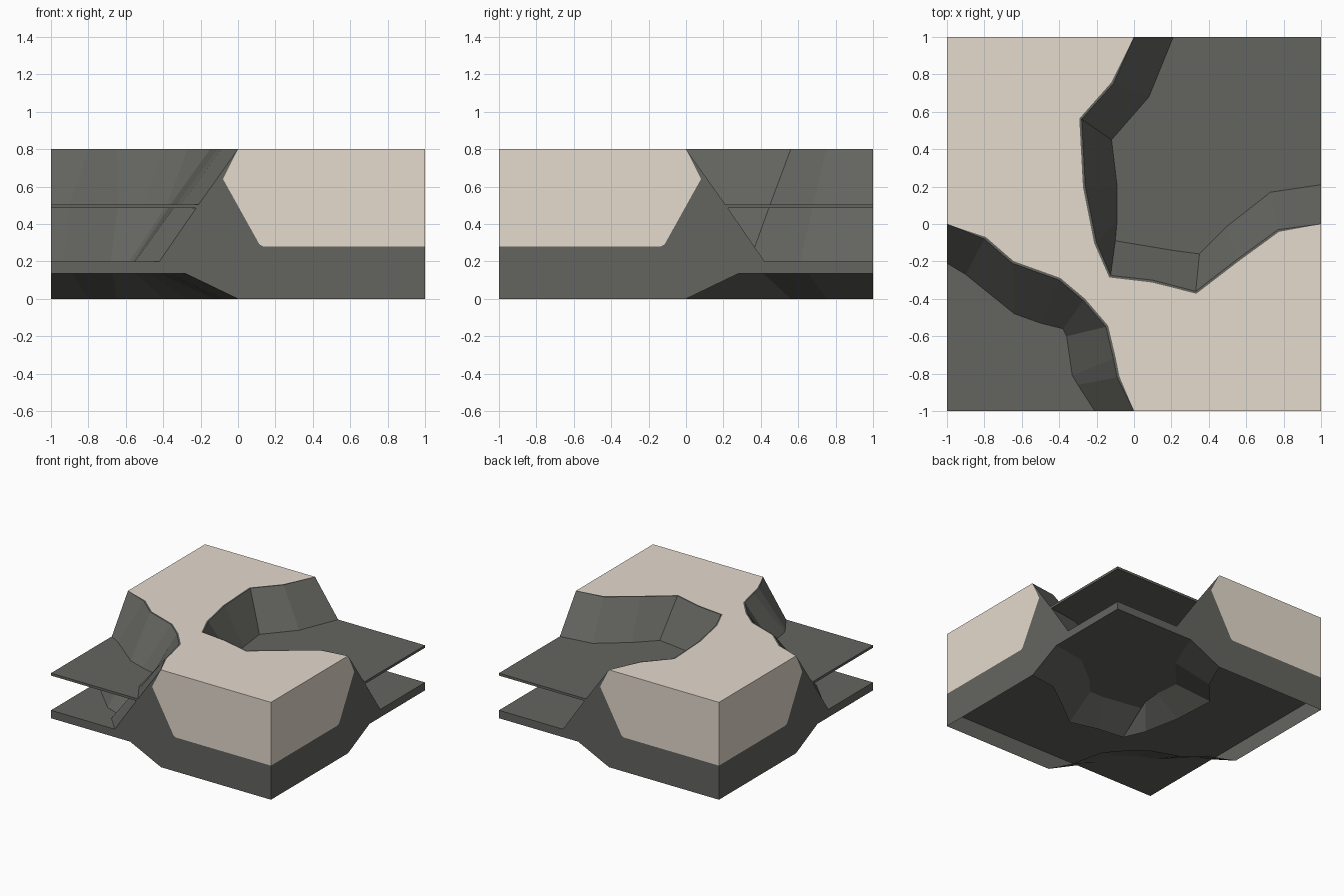
import bpy, bmesh
from mathutils import Vector

if "Cube" in bpy.data.objects:
    bpy.data.objects.remove(bpy.data.objects["Cube"])


def material(name, rgb):
    m = bpy.data.materials.new(name)
    m.diffuse_color = (*rgb, 1)
    m.use_nodes = True
    m.node_tree.nodes["Principled BSDF"].inputs["Base Color"].default_value = m.diffuse_color
    return m


STONE = material("grey stone", (0.127, 0.129, 0.115))
SAND = material("pale sand", (0.78, 0.70, 0.61))

# Valley outlines at the rim, the upper ledge and the valley floor
NE = dict(
    rim=[(0, 1), (-.11, .75), (-.28, .56), (-.26, .2), (-.2, -.1), (-.125, -.275),
         (.1, -.3), (.33, -.36), (.55, -.19), (.77, -.03), (1, 0)],
    mid=[(.21, 1), (.08, .68), (-.12, .45), (-.09, .2), (-.09, .02), (-.1, -.09),
         (.2, -.14), (.35, -.16), (.5, -.01), (.73, .17), (1, .21)],
    low=[(.42, 1), (.27, .61), (.04, .34), (.06, .22), (.01, .14), (-.08, .09),
         (.3, .02), (.37, .05), (.45, .17), (.69, .37), (1, .42)],
    corner=(1, 1), away=1)
SW = dict(
    rim=[(-1, 0), (-.8, -.08), (-.65, -.21), (-.4, -.3), (-.27, -.41),
         (-.15, -.55), (-.11, -.72), (-.09, -.82), (0, -1)],
    mid=[(-1, -.21), (-.9, -.27), (-.64, -.48), (-.5, -.53), (-.38, -.56),
         (-.36, -.6), (-.33, -.81), (-.3, -.86), (-.21, -1)],
    low=[(-1, -.42), (-.93, -.47), (-.68, -.72), (-.62, -.74), (-.58, -.76),
         (-.56, -.78), (-.55, -.86), (-.51, -.9), (-.42, -1)],
    corner=(-1, -1), away=-1)
TOP, MID, FLOOR, UNDER = .8, .505, .2, .135


def add_face(bm, pts, mat=0):
    f = bm.faces.new([bm.verts.new(p) for p in pts])
    f.material_index = mat


def at(loop, z):
    return [(x, y, z) for x, y in loop]


def strip(bm, a, b):
    for i in range(len(a) - 1):
        add_face(bm, [a[i], a[i + 1], b[i + 1], b[i]])


def widened(v, d):
    """Rim pushed away from the valley by d, with its ends kept."""
    rim = v["rim"]
    out = [rim[0]]
    for p, q, r in zip(rim, rim[1:], rim[2:]):
        t = (Vector(r) - Vector(p)).normalized() * d * v["away"]
        out.append((q[0] + t.y, q[1] - t.x))
    return out + [rim[-1]]


def around(a, b):
    """Outline of the high ground between both valleys."""
    return a + [(1, -1)] + b[::-1] + [(-1, 1)]


def finish(bm, name, mats):
    bmesh.ops.remove_doubles(bm, verts=bm.verts, dist=0.0005)
    bmesh.ops.recalc_face_normals(bm, faces=bm.faces)
    bmesh.ops.triangulate(bm, faces=[f for f in bm.faces if len(f.verts) > 4])
    me = bpy.data.meshes.new(name)
    bm.to_mesh(me)
    bm.free()
    for m in mats:
        me.materials.append(m)
    bpy.context.collection.objects.link(bpy.data.objects.new(name, me))


# Cliff: two high corners joined by a diagonal pass, with a valley on each side
bm = bmesh.new()
for v in (NE, SW):
    v["under"] = [(r[0] + (l[0] - r[0]) * 2 / 3, r[1] + (l[1] - r[1]) * 2 / 3)
                  for r, l in zip(v["rim"], v["low"])]
    v["edge"] = widened(v, .013)
    c = v["corner"]
    strip(bm, at(v["edge"], TOP), at(v["rim"], TOP))
    strip(bm, at(v["rim"], TOP), at(v["mid"], MID))
    strip(bm, at(v["mid"], MID), at(v["low"], FLOOR))
    floor = at(v["low"] + [c], FLOOR)
    base = at(v["under"] + [c], UNDER)
    add_face(bm, floor)
    add_face(bm, base)
    # outer edges of the valley floor
    strip(bm, floor[-2:] + floor[:1], base[-2:] + base[:1])

# Flat top and recessed underside
add_face(bm, at(around(NE["edge"], SW["edge"]), TOP), 1)
add_face(bm, at(around(NE["under"], SW["under"]), UNDER))

# Four cut sides: sand inlay above a stone band
inlay = [(0, TOP), (-.08, .64), (.115, .29), (.135, .28), (1, .28)]
stone = [(0, TOP), (-.21, MID), (-.42, FLOOR), (-.28, UNDER), (1, UNDER)]
for side in (lambda u, z: (u, -1, z), lambda u, z: (1, -u, z),
             lambda u, z: (-u, 1, z), lambda u, z: (-1, u, z)):
    add_face(bm, [side(*p) for p in inlay + [(1, TOP)]], 1)
    add_face(bm, [side(*p) for p in stone + inlay[:0:-1]])
finish(bm, "cliff", [STONE, SAND])

# Hollow skirt hanging below the high ground down to z = 0
bm = bmesh.new()
upper = at(around(NE["under"], SW["under"]), UNDER)
lower = at(around(NE["rim"], SW["rim"]), 0)
strip(bm, upper + upper[:1], lower + lower[:1])
finish(bm, "base_skirt", [STONE])

# Thin upper ledge across each valley
for name, v in (("back_ledge", NE), ("front_ledge", SW)):
    bm = bmesh.new()
    loop = v["mid"] + [v["corner"]]
    hi, lo = at(loop, MID), at(loop, .485)
    add_face(bm, hi)
    add_face(bm, lo)
    strip(bm, hi + hi[:1], lo + lo[:1])
    finish(bm, name, [STONE])
